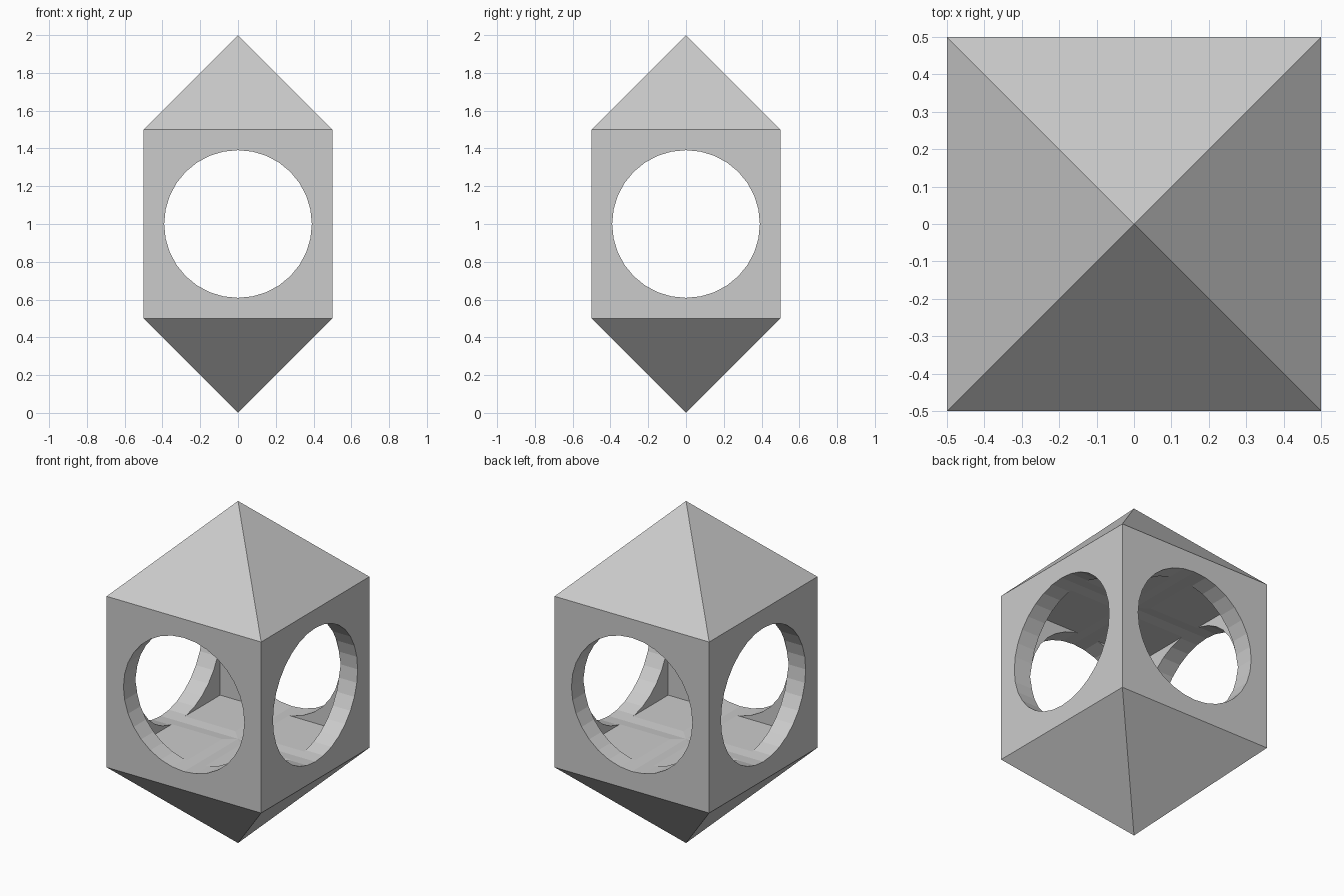
import bpy, bmesh, math

if "Cube" in bpy.data.objects:
    bpy.data.objects.remove(bpy.data.objects["Cube"])

HOLE_R = 0.391      # radius of the round openings
CAVITY = 0.77       # side of the inner hollow cube
MID = (0, 0, 1)


def finish_cutter(name):
    ob = bpy.context.object
    ob.name = name
    ob.hide_render = True
    ob.display_type = 'WIRE'
    return ob


# Outer shell: a cube whose top and bottom rise to pyramid points
mesh = bpy.data.meshes.new("lantern_body")
bm = bmesh.new()
bmesh.ops.create_cube(bm, size=1)
caps = [f for f in bm.faces if abs(f.normal.z) > 0.9]
poked = bmesh.ops.poke(bm, faces=caps)
for v in poked["verts"]:
    v.co.z = math.copysign(1.0, v.co.z)
bm.normal_update()
bm.to_mesh(mesh)
bm.free()
body = bpy.data.objects.new("lantern_body", mesh)
bpy.context.collection.objects.link(body)
body.location = MID

# Hollow inside
bpy.ops.mesh.primitive_cube_add(size=CAVITY, location=MID)
cutters = [finish_cutter("cavity_cutter")]

# Round openings through both pairs of walls
for name, rot in (("side_hole_cutter", (0, math.pi / 2, 0)),
                  ("front_hole_cutter", (math.pi / 2, 0, 0))):
    bpy.ops.mesh.primitive_cylinder_add(vertices=32, radius=HOLE_R, depth=1.4,
                                        location=MID, rotation=rot)
    cutters.append(finish_cutter(name))

# Cut, apply and remove the helpers
bpy.context.view_layer.objects.active = body
for cutter in cutters:
    mod = body.modifiers.new(cutter.name, 'BOOLEAN')
    mod.operation = 'DIFFERENCE'
    mod.solver = 'EXACT'
    mod.object = cutter
    bpy.ops.object.modifier_apply(modifier=mod.name)
for cutter in cutters:
    bpy.data.objects.remove(cutter)
